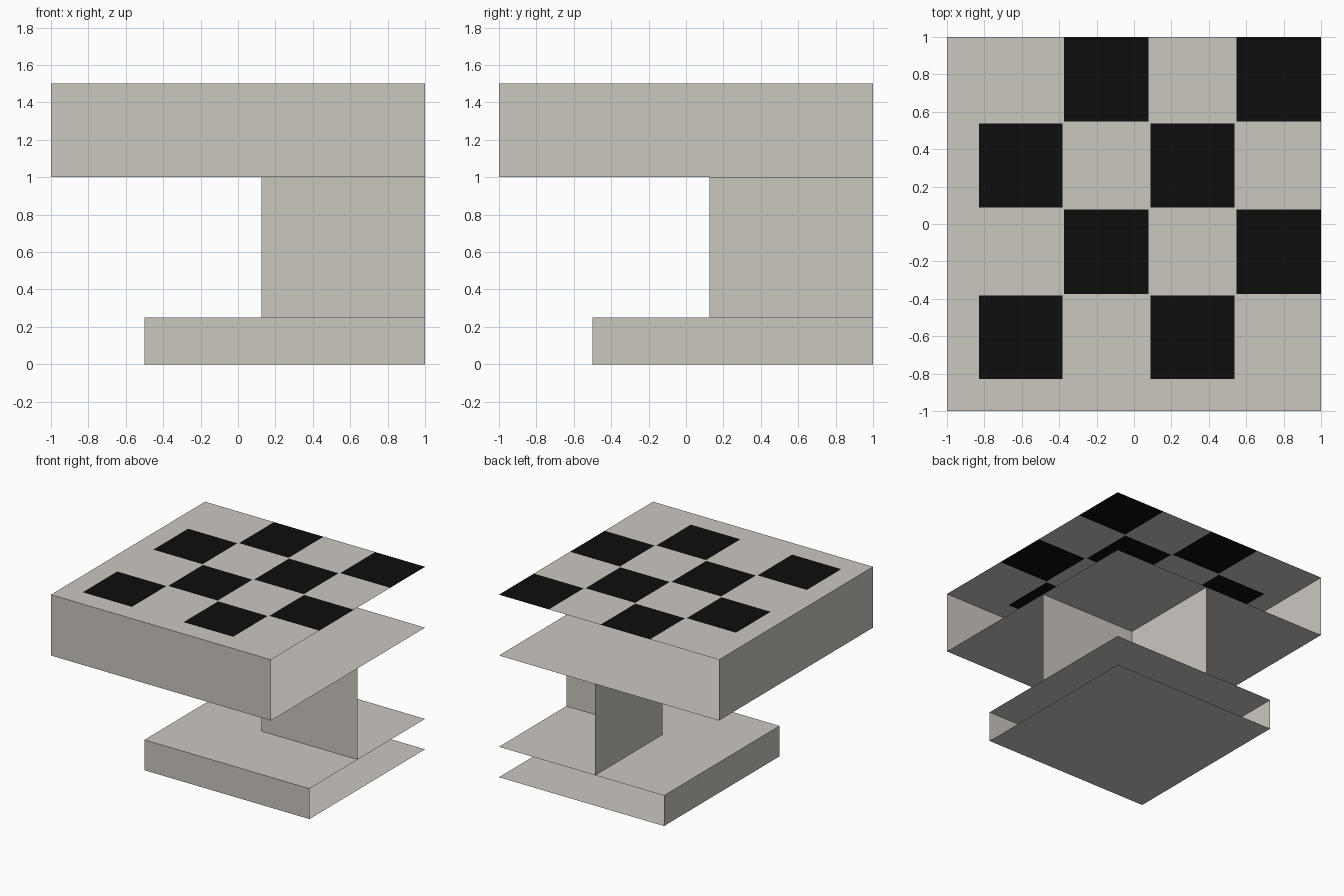
import bpy
import bmesh
from mathutils import Matrix, Vector

if "Cube" in bpy.data.objects:
    bpy.data.objects.remove(bpy.data.objects["Cube"], do_unlink=True)


def make_material(name, rgb):
    mat = bpy.data.materials.new(name)
    mat.use_nodes = True
    mat.diffuse_color = (*rgb, 1)
    bsdf = mat.node_tree.nodes["Principled BSDF"]
    bsdf.inputs["Base Color"].default_value = (*rgb, 1)
    bsdf.inputs["Roughness"].default_value = 0.8
    return mat


stone = make_material("pale stone", (0.60, 0.57, 0.53))
black = make_material("black", (0.004, 0.004, 0.004))

# Checker squares: start and end of each along x and y, with thin gaps between
SQUARES = [(-0.83, -0.383), (-0.373, 0.077), (0.087, 0.537), (0.547, 1.0)]


def square_index(v):
    for i, (a, b) in enumerate(SQUARES):
        if a < v < b:
            return i
    return None


def paint_checkers(bm):
    """Cut the top face along the square edges and colour alternate squares."""
    for axis in (Vector((1, 0, 0)), Vector((0, 1, 0))):
        for cut in [c for pair in SQUARES for c in pair if c < 1]:
            top = [f for f in bm.faces if f.normal.z > 0.9]
            geom = set(top)
            for f in top:
                geom.update(f.edges)
                geom.update(f.verts)
            bmesh.ops.bisect_plane(bm, geom=list(geom), plane_co=axis * cut, plane_no=axis)
            bm.normal_update()
    for f in bm.faces:
        if f.normal.z > 0.9:
            c = f.calc_center_median()
            i, j = square_index(c.x), square_index(c.y)
            if i is not None and j is not None and (i + j) % 2 == 0:
                f.material_index = 1


def open_box(name, start, z0, z1, caps=True, checkers=False):
    """Square box from start to 1 in x and y, without its left and back sides."""
    size, mid = 1 - start, (1 + start) / 2
    bm = bmesh.new()
    bmesh.ops.create_cube(bm, size=1, matrix=Matrix.Translation((mid, mid, (z0 + z1) / 2))
                          @ Matrix.Diagonal((size, size, z1 - z0, 1)))
    bm.normal_update()
    gone = [f for f in bm.faces if f.normal.x > 0.9 or f.normal.y > 0.9
            or (not caps and abs(f.normal.z) > 0.9)]
    bmesh.ops.delete(bm, geom=gone, context='FACES')
    if checkers:
        paint_checkers(bm)
    mesh = bpy.data.meshes.new(name)
    bm.to_mesh(mesh)
    bm.free()
    mesh.materials.append(stone)
    if checkers:
        mesh.materials.append(black)
    obj = bpy.data.objects.new(name, mesh)
    bpy.context.collection.objects.link(obj)
    return obj


# Base slab, two column walls between the slabs, and the checkered table top
open_box("base", -0.5, 0, 0.25)
open_box("column", 0.125, 0.25, 1.0, caps=False)
open_box("table_top", -1.0, 1.0, 1.5, checkers=True)
